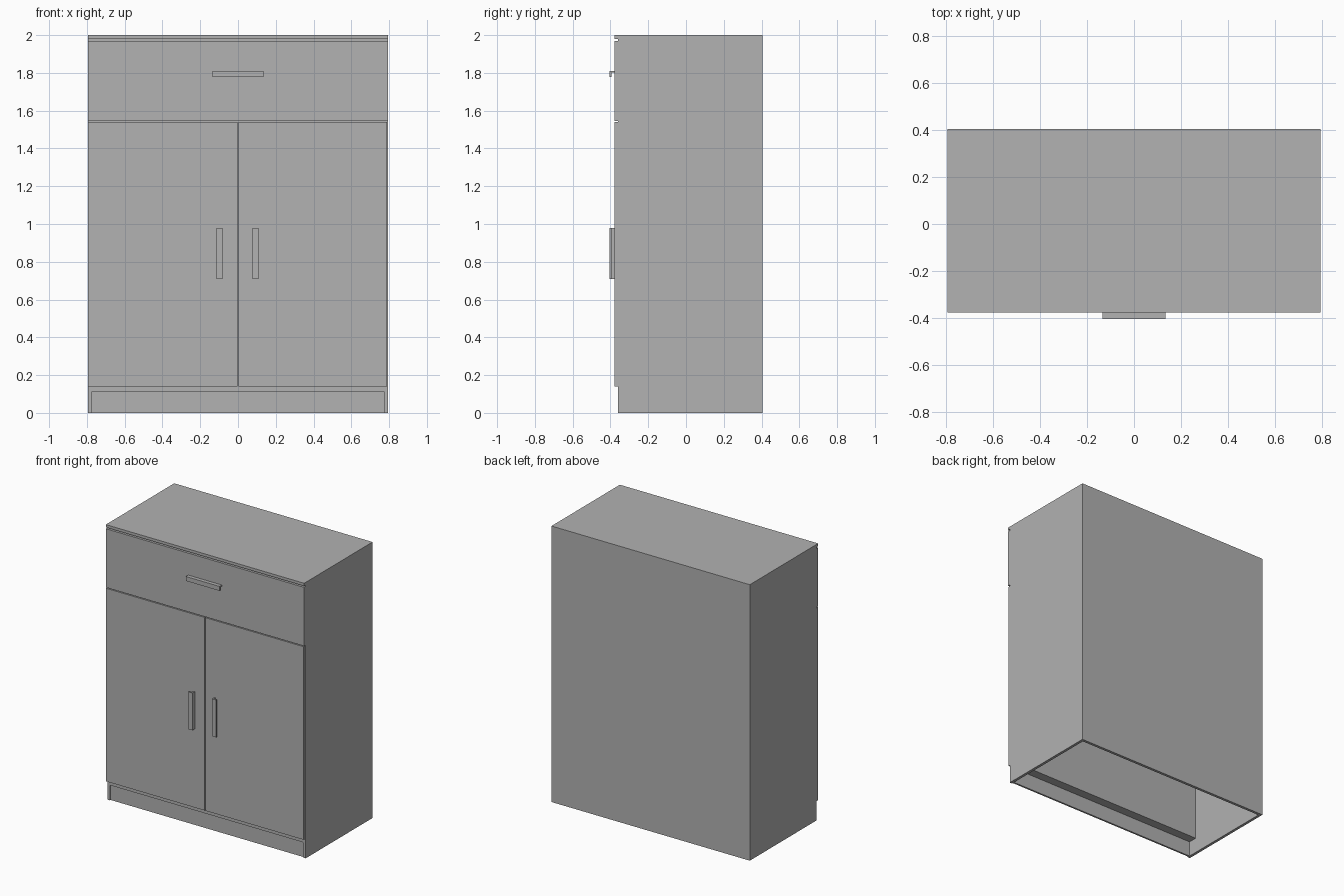
import bpy

old = bpy.data.objects.get("Cube")
if old:
    bpy.data.objects.remove(old, do_unlink=True)

grey = bpy.data.materials.new("plain grey")
grey.use_nodes = True
colour = (0.445, 0.445, 0.445, 1)
grey.diffuse_color = colour
grey.node_tree.nodes["Principled BSDF"].inputs["Base Color"].default_value = colour


def add_mesh(name, verts, faces):
    mesh = bpy.data.meshes.new(name)
    mesh.from_pydata(verts, [], faces)
    mesh.materials.append(grey)
    obj = bpy.data.objects.new(name, mesh)
    bpy.context.collection.objects.link(obj)
    return obj


def box(name, xs, ys, zs):
    """Box between the given pairs of limits."""
    verts = [(x, y, z) for x in xs for y in ys for z in zs]
    faces = [(0, 1, 3, 2), (4, 6, 7, 5), (0, 4, 5, 1),
             (2, 3, 7, 6), (0, 2, 6, 4), (1, 5, 7, 3)]
    return add_mesh(name, verts, faces)


W, BACK, FRAME, FRONT = 0.795, 0.405, -0.36, -0.378
T = 0.02                      # board thickness
RAIL, DOOR, DRAWER, GROOVE, TOP = 0.11, 0.14, 1.545, 1.97, 1.98

# Carcass, open underneath
for name, s in (("left_side", 1), ("right_side", -1)):
    box(name, sorted((s * W, s * (W - T))), (FRAME, BACK), (0, TOP))
box("back_panel", (T - W, W - T), (BACK - T, BACK), (0, TOP))
box("top_board", (-W, W), (FRONT, BACK), (TOP, 2))
box("inner_front", (T - W, W - T), (FRAME, -0.274), (RAIL, TOP))
box("plinth", (T - W, W - T), (FRAME + 0.008, -0.339), (0, RAIL))

# Doors and drawer front
box("right_door", (-W, -0.003), (FRONT, FRAME), (DOOR, DRAWER - 0.006))
box("left_door", (0.003, W - 0.005), (FRONT, FRAME), (DOOR, DRAWER - 0.006))
box("drawer_front", (-W, W), (FRONT, FRAME), (DRAWER, GROOVE))


# Hooked handles: a plate standing off the front, with a lip along its edge
def handle(name, place, length):
    depth, lip, plate, width = 0.027, 0.01, 0.01, 0.032
    profile = [(0, 0), (0, depth), (width, depth), (width, depth - lip),
               (plate, depth - lip), (plate, 0)]
    n = len(profile)
    verts = [place(a, FRONT - d, t) for t in length for a, d in profile]
    faces = [tuple(range(n)), tuple(range(n, 2 * n))]
    faces += [(i, (i + 1) % n, n + (i + 1) % n, n + i) for i in range(n)]
    obj = add_mesh(name, verts, faces)
    import bmesh
    bm = bmesh.new()
    bm.from_mesh(obj.data)
    bmesh.ops.recalc_face_normals(bm, faces=bm.faces)
    bm.to_mesh(obj.data)
    bm.free()


handle("drawer_handle", lambda a, y, t: (t, y, 1.811 - a), (-0.135, 0.135))
handle("right_door_handle", lambda a, y, t: (-0.082 - a, y, t), (0.71, 0.98))
handle("left_door_handle", lambda a, y, t: (0.076 + a, y, t), (0.71, 0.98))
